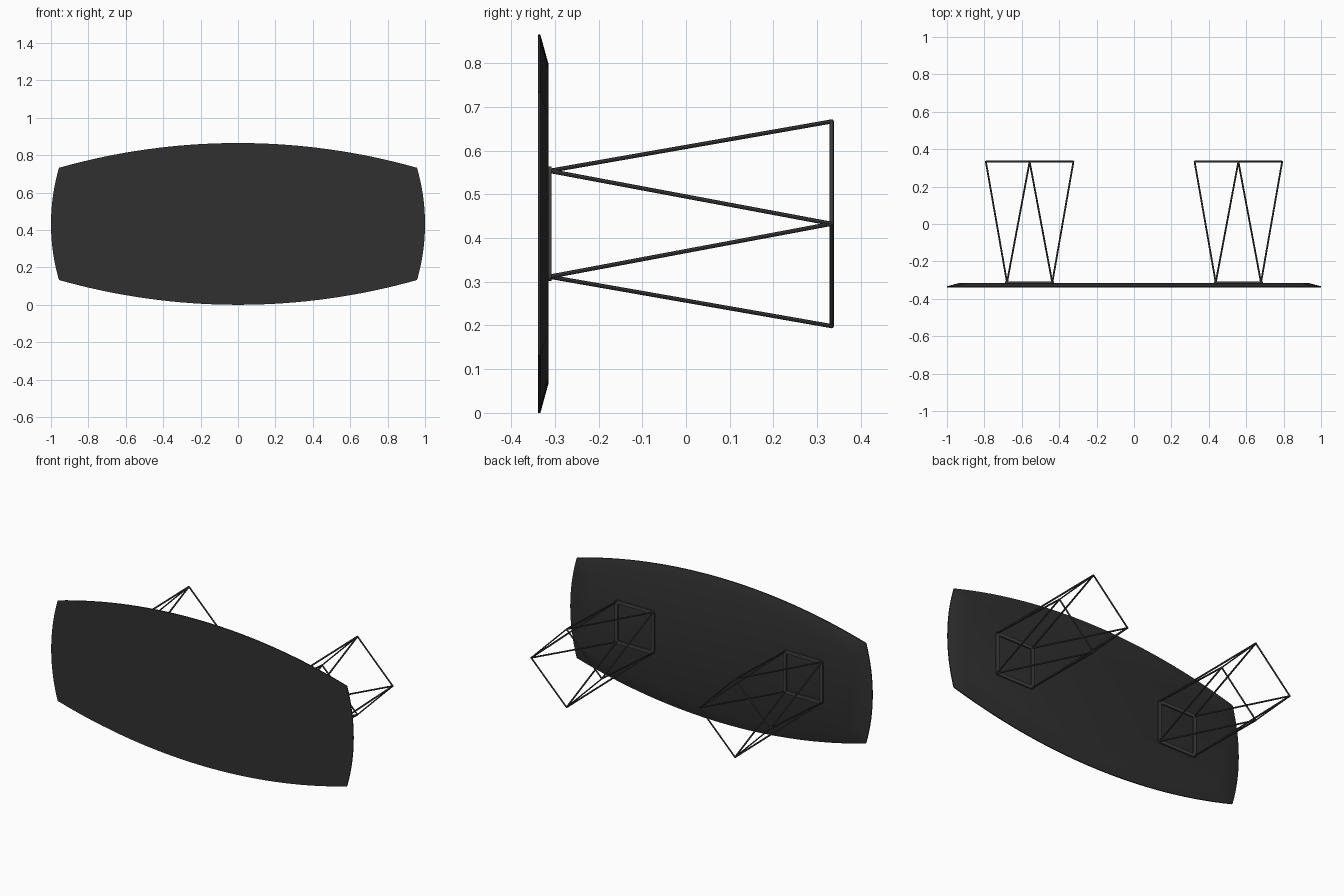
import bpy, bmesh
from math import sin, cos, pi, sqrt, asin

if "Cube" in bpy.data.objects:
    bpy.data.objects.remove(bpy.data.objects["Cube"])

CZ = 0.4325          # height of the model's centre
CX = 0.558           # x of each leg's axis
BASE_Y, END_Y = -0.313, 0.333


def material(name, v):
    m = bpy.data.materials.new(name)
    m.diffuse_color = (v, v, v, 1)
    m.use_nodes = True
    m.node_tree.nodes["Principled BSDF"].inputs["Base Color"].default_value = m.diffuse_color
    return m


top_mat = material("dark_top", 0.03)
rod_mat = material("dark_metal", 0.05)


def mesh_object(name, bm, mat):
    bmesh.ops.recalc_face_normals(bm, faces=bm.faces[:])
    me = bpy.data.meshes.new(name)
    bm.to_mesh(me)
    bm.free()
    ob = bpy.data.objects.new(name, me)
    bpy.context.collection.objects.link(ob)
    me.materials.append(mat)
    return ob


def activate(ob):
    bpy.ops.object.select_all(action='DESELECT')
    ob.select_set(True)
    bpy.context.view_layer.objects.active = ob


def smooth(ob):
    activate(ob)
    bpy.ops.object.shade_smooth_by_angle(angle=0.5)


def arc(half, edge, bulge, n):
    """Points (along, out) of a shallow arc, last point left out."""
    s = bulge - edge
    r = (half * half + s * s) / (2 * s)
    a = asin(half / r)
    return [(r * sin(t), bulge - r + r * cos(t))
            for t in (-a + 2 * a * i / n for i in range(n))]


def barrel_outline(cx, cz, bx, bz):
    top = [(u, v) for u, v in arc(cx, cz, bz, 32)]
    side = [(v, -u) for u, v in arc(cz, cx, bx, 16)]
    half = top + side
    return half + [(-x, -z) for x, z in half]


def loft(name, rings, mat, closed=False):
    """Skin rings of equal length; cap the ends or join them up."""
    bm = bmesh.new()
    vr = [[bm.verts.new(p) for p in ring] for ring in rings]
    n = len(vr[0])
    pairs = list(zip(vr, vr[1:])) + ([(vr[-1], vr[0])] if closed else [])
    for a, b in pairs:
        for i in range(n):
            j = (i + 1) % n
            bm.faces.new((a[i], a[j], b[j], b[i]))
    if not closed:
        bm.faces.new(vr[0])
        bm.faces.new(vr[-1])
    return mesh_object(name, bm, mat)


# Barrel-shaped table top with bevelled underside
outer = barrel_outline(0.957, 0.30, 1.0, CZ)
inner = barrel_outline(0.897, 0.245, 0.932, 0.367)
top = loft("table_top", [[(x, y, z + CZ) for x, z in o] for o, y in
           ((outer, -0.339), (outer, -0.333), (inner, -0.315))], top_mat)
smooth(top)


def rods(name, paths, radius, cyclic=False):
    cu = bpy.data.curves.new(name, 'CURVE')
    cu.dimensions = '3D'
    cu.bevel_depth = radius
    cu.bevel_resolution = 2
    cu.use_fill_caps = True
    for path in paths:
        sp = cu.splines.new('POLY')
        sp.points.add(len(path) - 1)
        for p, co in zip(sp.points, path):
            p.co = (*co, 1)
        sp.use_cyclic_u = cyclic
    cu.materials.append(rod_mat)
    ob = bpy.data.objects.new(name, cu)
    bpy.context.collection.objects.link(ob)
    activate(ob)
    bpy.ops.object.convert(target='MESH')
    smooth(bpy.context.object)


def rounded_square(cx, half, r, y):
    pts = []
    for q in range(4):
        a0 = q * pi / 2
        mx = (half - r) * sqrt(2) * cos(a0 + pi / 4)
        mz = (half - r) * sqrt(2) * sin(a0 + pi / 4)
        for i in range(5):
            a = a0 + i * pi / 8
            pts.append((cx + mx + r * cos(a), y, CZ + mz + r * sin(a)))
    return pts


for side, cx in (("left", -CX), ("right", CX)):
    # Flat mounting frame under the top
    loft(f"{side}_mounting_frame",
         [rounded_square(cx, h, r, y) for h, r, y in
          ((0.131, 0.014, -0.316), (0.131, 0.014, -0.308),
           (0.110, 0.003, -0.308), (0.110, 0.003, -0.316))],
         rod_mat, closed=True)

    # Diamond foot at the floor end
    foot = [(cx + 0.234 * cos(k * pi / 2), END_Y, CZ + 0.234 * sin(k * pi / 2))
            for k in range(4)]
    rods(f"{side}_foot_frame", [foot], 0.0052, cyclic=True)

    # Eight slanting rods, two from each mounting corner
    corner = [(cx + 0.121 * sqrt(2) * cos(k * pi / 2 + pi / 4), BASE_Y,
               CZ + 0.121 * sqrt(2) * sin(k * pi / 2 + pi / 4))
              for k in range(4)]
    rods(f"{side}_leg_rods",
         [(corner[k], foot[(k + d) % 4]) for k in range(4) for d in (0, 1)],
         0.0048)
